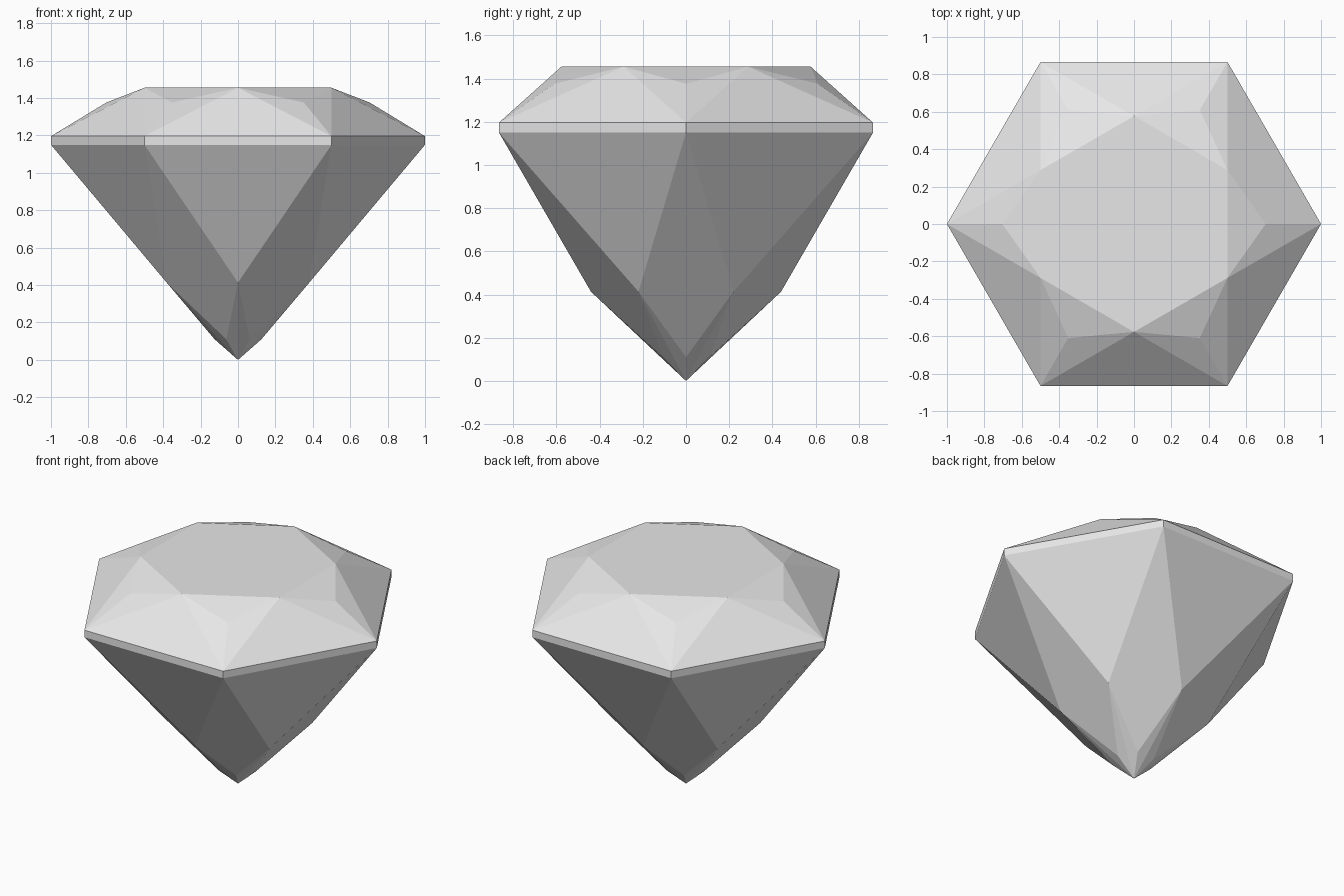
import bpy
import bmesh
from math import cos, sin, radians

cube = bpy.data.objects.get("Cube")
if cube:
    bpy.data.objects.remove(cube, do_unlink=True)

SIDES = 6
STEP = 360 / SIDES

stone = bpy.data.materials.new("pale grey stone")
stone.use_nodes = True
colour = (0.8, 0.8, 0.8, 1)
stone.diffuse_color = colour
stone.node_tree.nodes["Principled BSDF"].inputs["Base Color"].default_value = colour

bm = bmesh.new()


def ring(radius, z, turn=0.0):
    """One ring of corners, turned by a fraction of a step."""
    angles = [radians((i + turn) * STEP) for i in range(SIDES)]
    return [bm.verts.new((radius * cos(a), radius * sin(a), z)) for a in angles]


# Rings of corners from the bottom up
tip = bm.verts.new((0, 0, 0))
low = ring(0.125, 0.11)
waist = ring(0.44, 0.413, 0.5)
girdle_low = ring(1, 1.15)
girdle_top = ring(1, 1.196)
crown = ring(0.704, 1.376)
table = ring(0.577, 1.455, 0.5)

# Facets, one sixth of the stone at a time
for i in range(SIDES):
    j = (i + 1) % SIDES
    facets = [
        # culet and pavilion
        (tip, waist[i], low[i]),
        (tip, low[j], waist[i]),
        (low[i], waist[i], girdle_low[i], waist[i - 1]),
        (waist[i], girdle_low[j], girdle_low[i]),
        # girdle band
        (girdle_low[i], girdle_low[j], girdle_top[j], girdle_top[i]),
        # crown
        (girdle_top[i], girdle_top[j], table[i]),
        (girdle_top[i], table[i], crown[i]),
        (girdle_top[j], crown[j], table[i]),
        (crown[i], table[i], table[i - 1]),
    ]
    for corners in facets:
        bm.faces.new(corners)

# Flat table on top
bm.faces.new(table)
bmesh.ops.recalc_face_normals(bm, faces=bm.faces)

mesh = bpy.data.meshes.new("cut_gem")
bm.to_mesh(mesh)
bm.free()
mesh.materials.append(stone)
gem = bpy.data.objects.new("cut_gem", mesh)
bpy.context.collection.objects.link(gem)
